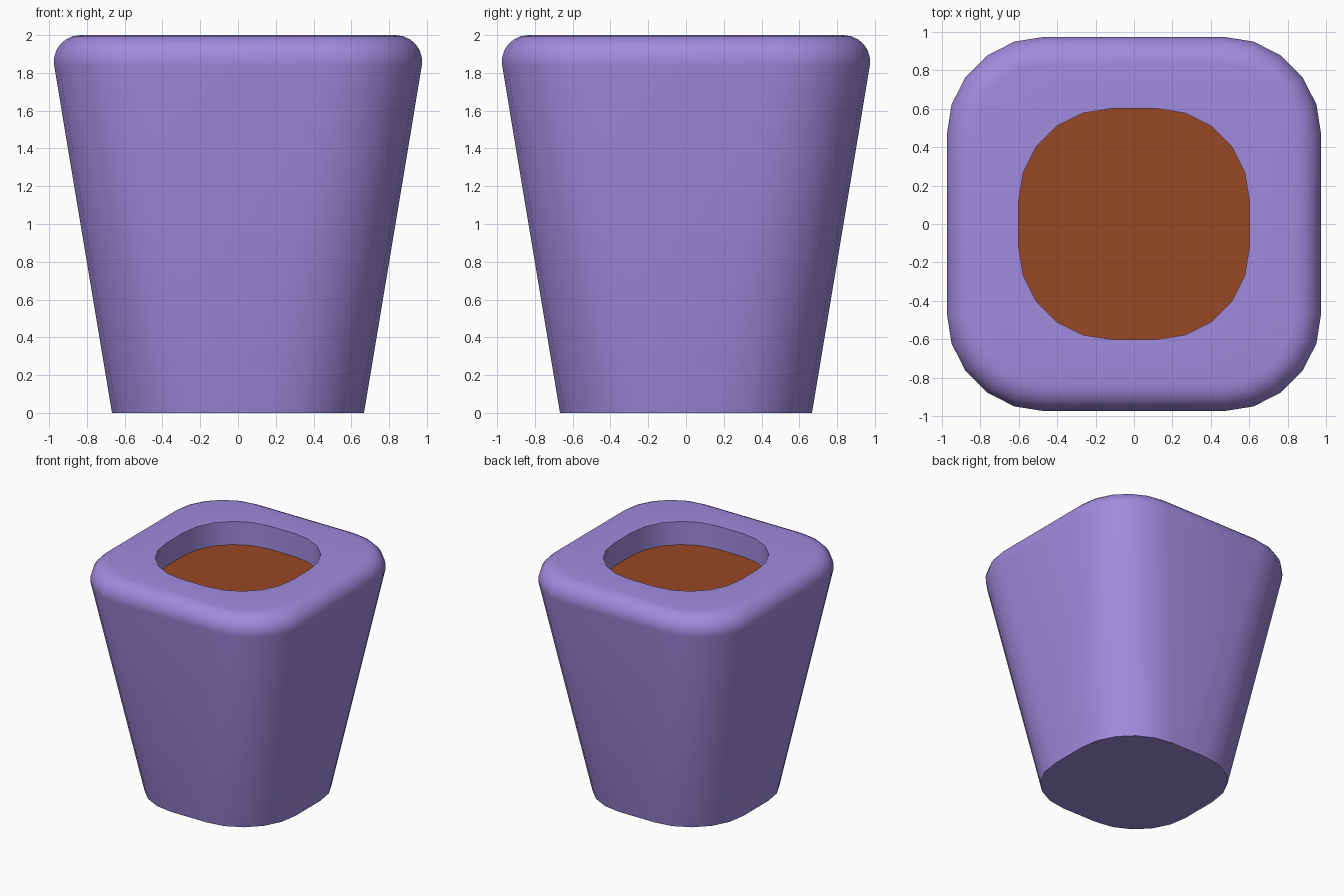
import bpy, bmesh, math

if "Cube" in bpy.data.objects:
    bpy.data.objects.remove(bpy.data.objects["Cube"], do_unlink=True)


def material(name, rgb):
    lin = [((c / 255 + 0.055) / 1.055) ** 2.4 for c in rgb] + [1]
    m = bpy.data.materials.new(name)
    m.use_nodes = True
    m.diffuse_color = lin
    m.node_tree.nodes["Principled BSDF"].inputs["Base Color"].default_value = lin
    return m


def rounded_square(bm, half, radius, z, steps=5):
    """Ring of vertices around a square with rounded corners."""
    flat = half - radius
    ring = []
    for corner in range(4):
        mid = math.radians(45 + 90 * corner)
        cx = flat * math.copysign(1, math.cos(mid))
        cy = flat * math.copysign(1, math.sin(mid))
        for i in range(steps + 1):
            a = math.pi / 2 * (corner + i / steps)
            ring.append(bm.verts.new((cx + radius * math.cos(a), cy + radius * math.sin(a), z)))
    return ring


def loft(name, sections, mat, cap_start=False, cap_end=False):
    bm = bmesh.new()
    rings = [rounded_square(bm, *s) for s in sections]
    for low, high in zip(rings, rings[1:]):
        for i in range(len(low)):
            j = (i + 1) % len(low)
            bm.faces.new((low[i], low[j], high[j], high[i]))
    if cap_start:
        bm.faces.new(rings[0][::-1])
    if cap_end:
        bm.faces.new(rings[-1])
    mesh = bpy.data.meshes.new(name)
    bm.to_mesh(mesh)
    bm.free()
    obj = bpy.data.objects.new(name, mesh)
    bpy.context.collection.objects.link(obj)
    mesh.materials.append(mat)
    bpy.ops.object.select_all(action="DESELECT")
    obj.select_set(True)
    bpy.context.view_layer.objects.active = obj
    bpy.ops.object.shade_smooth_by_angle(angle=math.radians(35))
    return obj


purple = material("purple glaze", (160, 139, 222))
brown = material("brown soil", (152, 71, 37))

# Tapered wall, rounded rim, flat top and the opening down to the soil
rim, side, soil_z = 0.14, 0.975, 1.8
pot = [(0.667, 0.5, 0)]
for k in range(7):
    a = math.radians(-9 + 99 * k / 6)
    inset = rim * (1 - math.cos(a))
    pot.append((side - inset, 0.51 - inset, 2 - rim + rim * math.sin(a)))
pot += [(0.6, 0.48, 2), (0.6, 0.48, soil_z)]
loft("pot", pot, purple, cap_start=True)

# Soil surface inside the opening
loft("soil", [(0.6, 0.48, soil_z)], brown, cap_end=True)
